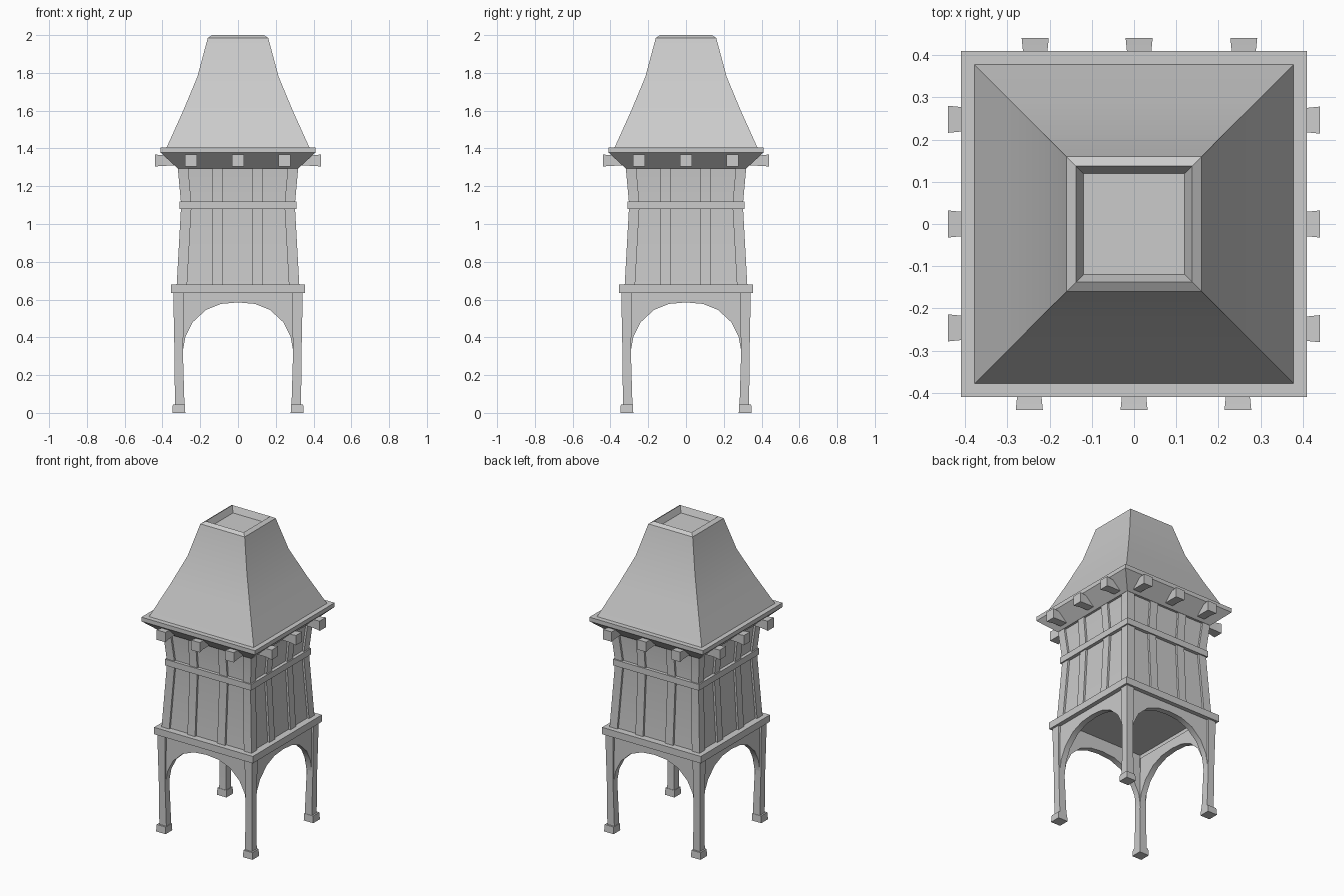
import bpy, bmesh, math
from mathutils import Matrix, Vector

default = bpy.data.objects.get("Cube")
if default:
    bpy.data.objects.remove(default, do_unlink=True)

GREY = (0.6, 0.6, 0.6, 1)
stone = bpy.data.materials.new("plain grey")
stone.use_nodes = True
stone.diffuse_color = GREY
stone.node_tree.nodes["Principled BSDF"].inputs["Base Color"].default_value = GREY


def loft(name, rings, turn=0, closed=False):
    """Skin four-point rings; cap the ends, or join last to first."""
    bm = bmesh.new()
    rows = [[bm.verts.new(p) for p in ring] for ring in rings]
    pairs = list(zip(rows, rows[1:]))
    if closed:
        pairs.append((rows[-1], rows[0]))
    else:
        bm.faces.new(rows[0])
        bm.faces.new(rows[-1])
    for a, b in pairs:
        for i in range(4):
            j = (i + 1) % 4
            bm.faces.new((a[i], a[j], b[j], b[i]))
    bmesh.ops.recalc_face_normals(bm, faces=bm.faces)
    bmesh.ops.rotate(bm, verts=bm.verts, cent=Vector(),
                     matrix=Matrix.Rotation(turn * math.pi / 2, 3, 'Z'))
    mesh = bpy.data.meshes.new(name)
    bm.to_mesh(mesh)
    bm.free()
    mesh.materials.append(stone)
    obj = bpy.data.objects.new(name, mesh)
    bpy.context.collection.objects.link(obj)
    bpy.ops.object.select_all(action='DESELECT')
    obj.select_set(True)
    bpy.context.view_layer.objects.active = obj
    bpy.ops.object.shade_smooth_by_angle()
    return obj


def flat(x0, x1, y0, y1, z):
    return [(x0, y0, z), (x1, y0, z), (x1, y1, z), (x0, y1, z)]


def square(half, z):
    return flat(-half, half, -half, half, z)


def frame(name, outer, inner, low, high):
    """Hollow square band."""
    loft(name, [square(outer, low), square(outer, high),
                square(inner, high), square(inner, low)], closed=True)


# Roof: sloped eaves, flat rim, flared slopes and sunken top
loft("roof", [square(h, z) for h, z in (
    (0.32, 1.295), (0.41, 1.378), (0.41, 1.405), (0.378, 1.405),
    (0.29, 1.6), (0.215, 1.78), (0.16, 1.985), (0.137, 2.0),
    (0.12, 1.96))])

# Body core, waisted at the middle band
WALL = [(0.312, 0.67), (0.288, 1.1), (0.306, 1.3)]
loft("body_core", [square(h, z) for h, z in WALL])
frame("middle_band", 0.311, 0.27, 1.08, 1.12)
frame("lower_band", 0.356, 0.295, 0.635, 0.68)

ARCH = [(-0.293, 0.3), (-0.29, 0.34), (-0.278, 0.405), (-0.24, 0.48),
        (-0.17, 0.545), (-0.09, 0.577), (0, 0.585)]
ARCH += [(-x, z) for x, z in reversed(ARCH[:-1])]
BEAM_SHIFT = [0, 0, -0.012, 0]

# Each side repeats around the tower
for turn, side in enumerate(("front", "left", "back", "right")):
    # Corner post and two battens over the wall
    loft(f"{side}_corner_post", [
        flat(-h - 0.013, -h + 0.042, -h - 0.013, -h + 0.042, z)
        for h, z in WALL], turn)
    for k, (a, b) in enumerate(((-0.138, -0.083), (0.077, 0.133))):
        loft(f"{side}_batten_{k + 1}", [
            flat(a, b, -h - 0.013, -h + 0.02, z) for h, z in WALL], turn)

    # Beam ends that widen outward under the eaves
    for k, x in enumerate((-0.248, 0, 0.246)):
        x += BEAM_SHIFT[turn]
        loft(f"{side}_beam_{k + 1}", [
            [(x - w, y, 1.336 - w), (x + w, y, 1.336 - w),
             (x + w, y, 1.336 + w), (x - w, y, 1.336 + w)]
            for w, y in ((0.026, -0.29), (0.028, -0.4), (0.032, -0.44))], turn)

    # Leg with a foot block
    loft(f"{side}_leg", [flat(-o, -i, -o, -i, z) for o, i, z in (
        (0.334, 0.283, 0.03), (0.336, 0.291, 0.3), (0.343, 0.287, 0.645))], turn)
    loft(f"{side}_foot", [flat(-o, -i, -o, -i, z) for o, i, z in (
        (0.348, 0.279, 0), (0.345, 0.281, 0.045))], turn)

    # Arched panel between the legs
    loft(f"{side}_arch", [
        [(x, -0.328, z), (x, -0.328, 0.645), (x, -0.29, 0.645), (x, -0.29, z)]
        for x, z in ARCH], turn)
